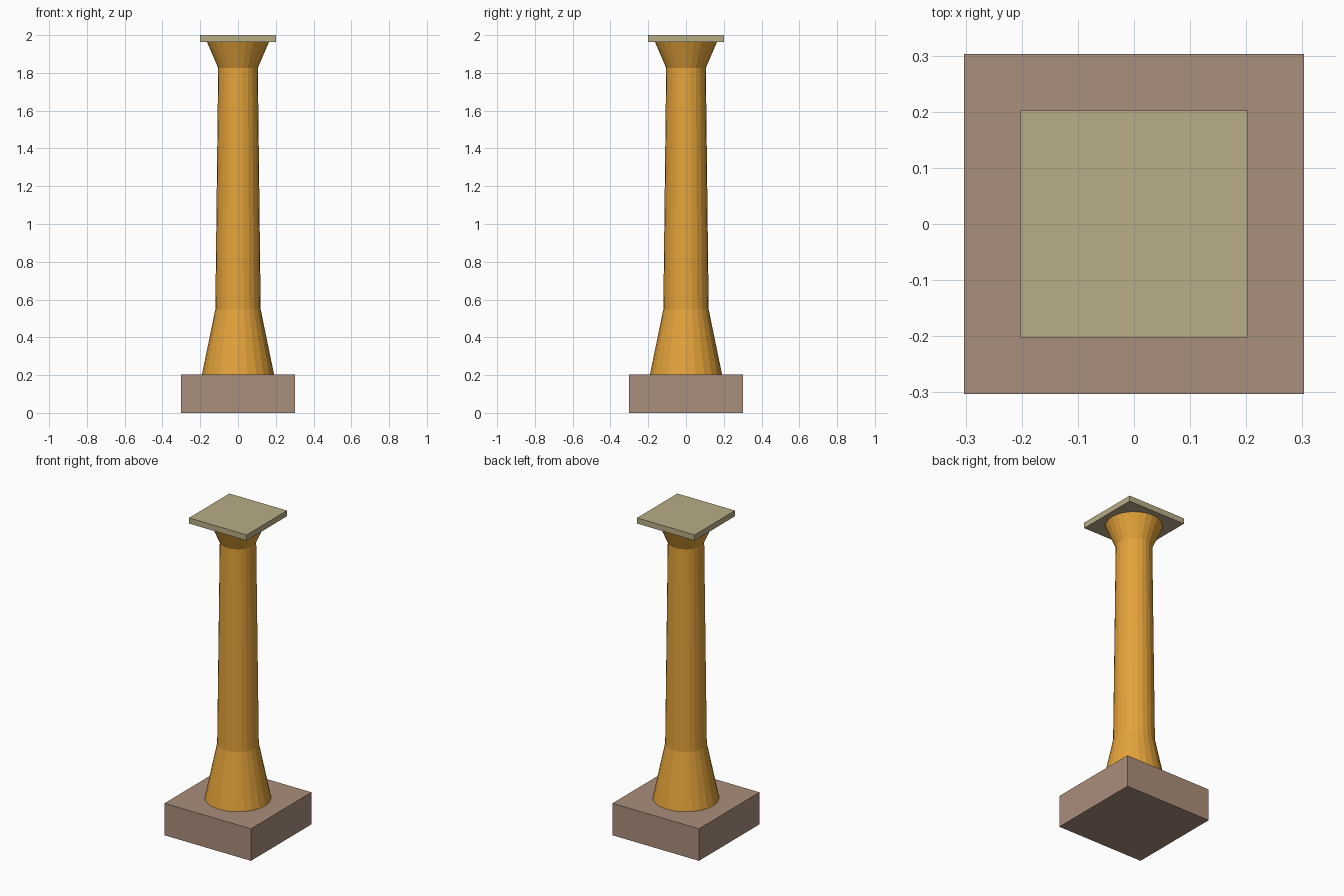
import bpy, bmesh, math

if "Cube" in bpy.data.objects:
    bpy.data.objects.remove(bpy.data.objects["Cube"])


def material(name, rgb):
    """Flat material from an sRGB 0-255 colour."""
    m = bpy.data.materials.new(name)
    lin = [((c / 255 + 0.055) / 1.055) ** 2.4 for c in rgb]
    m.diffuse_color = (*lin, 1)
    m.use_nodes = True
    m.node_tree.nodes["Principled BSDF"].inputs["Base Color"].default_value = m.diffuse_color
    return m


def finish(bm, name, mat):
    bmesh.ops.recalc_face_normals(bm, faces=bm.faces)
    mesh = bpy.data.meshes.new(name)
    bm.to_mesh(mesh)
    bm.free()
    mesh.materials.append(mat)
    obj = bpy.data.objects.new(name, mesh)
    bpy.context.collection.objects.link(obj)
    return obj


def slab(name, half, z0, z1, mat):
    bm = bmesh.new()
    bmesh.ops.create_cube(bm, size=1)
    bmesh.ops.scale(bm, verts=bm.verts, vec=(2 * half, 2 * half, z1 - z0))
    bmesh.ops.translate(bm, verts=bm.verts, vec=(0, 0, (z0 + z1) / 2))
    return finish(bm, name, mat)


def turned(name, profile, sides, mat):
    """Closed round solid from (radius, height) rings."""
    bm = bmesh.new()
    rings = [[bm.verts.new((r * math.cos(2 * math.pi * i / sides),
                            r * math.sin(2 * math.pi * i / sides), z))
              for i in range(sides)] for r, z in profile]
    for low, high in zip(rings, rings[1:]):
        for i in range(sides):
            j = (i + 1) % sides
            bm.faces.new((low[i], low[j], high[j], high[i]))
    bm.faces.new(rings[0])
    bm.faces.new(rings[-1])
    return finish(bm, name, mat)


stone = material("brown stone", (170, 142, 124))
ochre = material("ochre column", (228, 163, 58))
sand = material("sand stone", (184, 172, 135))

# Square plinth at the foot and thin square cap on top
slab("plinth", 0.303, 0.0, 0.203, stone)
slab("cap_plate", 0.202, 1.964, 2.0, sand)

# Column: flared foot, tapering shaft, flared capital
turned("column", [(0.191, 0.203), (0.12, 0.548), (0.105, 1.826), (0.164, 1.964)],
       24, ochre)
